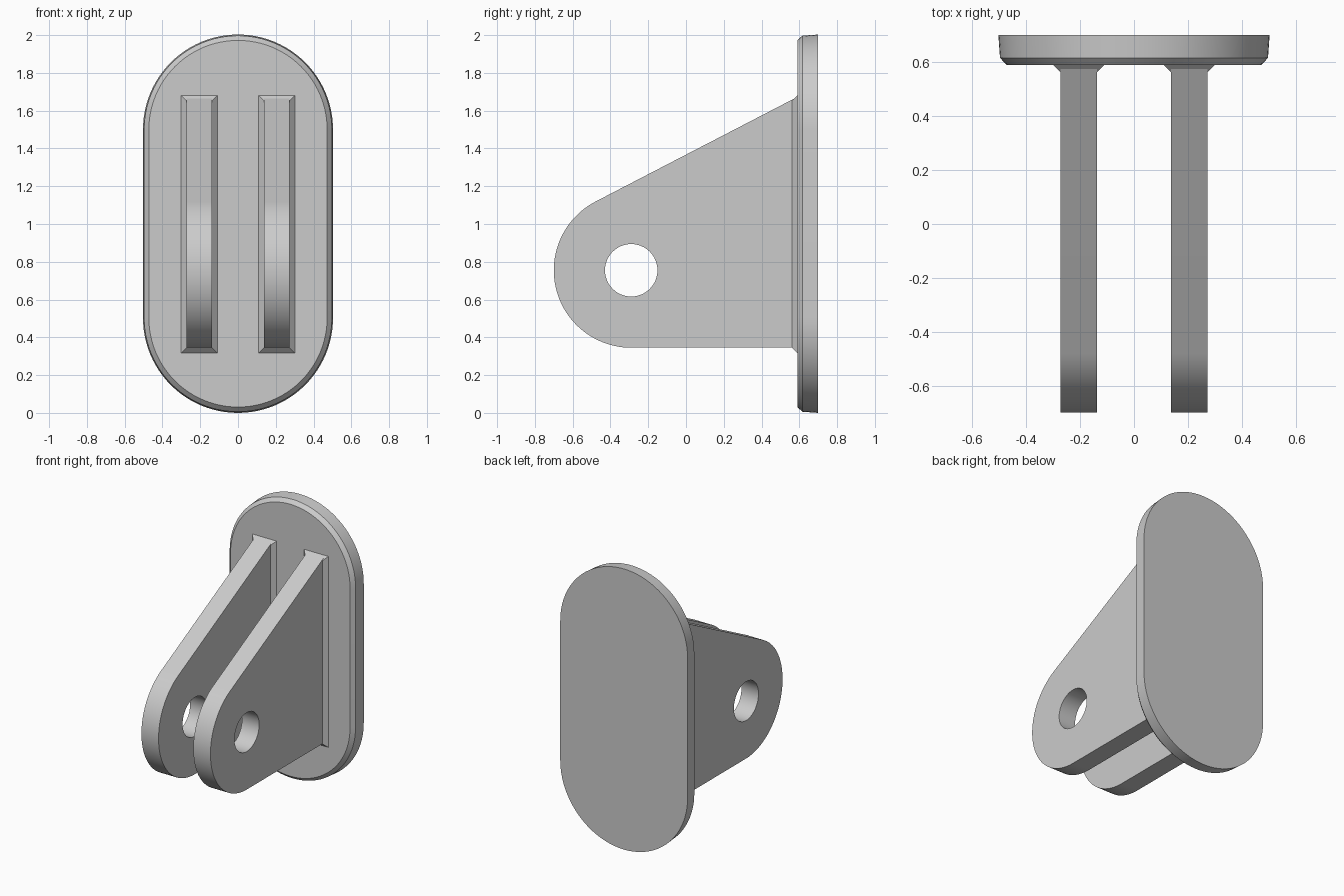
import bpy, bmesh
from math import pi, sin, cos, radians, tan

cube = bpy.data.objects.get("Cube")
if cube:
    bpy.data.objects.remove(cube)

grey = bpy.data.materials.new("plain grey")
grey.use_nodes = True
colour = (0.6, 0.6, 0.6, 1)
grey.diffuse_color = colour
grey.node_tree.nodes["Principled BSDF"].inputs["Base Color"].default_value = colour


def arc(cy, cz, r, a0, a1, n):
    return [(cy + r * cos(a0 + (a1 - a0) * i / n),
             cz + r * sin(a0 + (a1 - a0) * i / n)) for i in range(n + 1)]


def finish(bm, name):
    bmesh.ops.recalc_face_normals(bm, faces=bm.faces)
    mesh = bpy.data.meshes.new(name)
    bm.to_mesh(mesh)
    bm.free()
    mesh.materials.append(grey)
    ob = bpy.data.objects.new(name, mesh)
    bpy.context.collection.objects.link(ob)
    bpy.ops.object.select_all(action="DESELECT")
    ob.select_set(True)
    bpy.context.view_layer.objects.active = ob
    bpy.ops.object.shade_smooth_by_angle(angle=radians(25))
    return ob


def loft(name, rings):
    """Skin rings of 3D points and cap both ends."""
    bm = bmesh.new()
    loops = [[bm.verts.new(p) for p in ring] for ring in rings]
    for a, b in zip(loops, loops[1:]):
        for i in range(len(a)):
            j = (i + 1) % len(a)
            bm.faces.new((a[i], a[j], b[j], b[i]))
    bm.faces.new(loops[0])
    bm.faces.new(loops[-1])
    return finish(bm, name)


# Rounded mounting plate: slight draft, chamfered front rim
def stadium(r, y):
    pts = arc(0, 1.5, r, 0, pi, 48) + arc(0, 0.503, r, pi, 2 * pi, 48)
    return [(x, y, z) for x, z in pts]


loft("mounting_plate", [stadium(0.503, 0.7), stadium(0.497, 0.616),
                        stadium(0.472, 0.59)])

# Lug side profile: round nose, sloping top, flat bottom, pin hole
NOSE_Y, NOSE_Z, NOSE_R = -0.29, 0.755, 0.41
slope = radians(27.4)
root = 0.6
nose = arc(NOSE_Y, NOSE_Z, NOSE_R, pi / 2 + slope, 1.5 * pi, 48)
top_z = nose[0][1] + (root - nose[0][0]) * tan(slope)
outline = [(root, top_z)] + nose + [(root, NOSE_Z - NOSE_R)]
hole = arc(NOSE_Y, NOSE_Z, 0.139, 0, 2 * pi, 48)[:-1]


def lug(name, x0, x1):
    bm = bmesh.new()
    for loop in (outline, hole):
        vs = [bm.verts.new((x0, y, z)) for y, z in loop]
        for i, v in enumerate(vs):
            bm.edges.new((v, vs[i - 1]))
    bmesh.ops.triangle_fill(bm, use_beauty=True, edges=bm.edges[:])
    bmesh.ops.dissolve_limit(bm, angle_limit=0.01, verts=[], edges=[
        e for e in bm.edges if len(e.link_faces) == 2])
    ext = bmesh.ops.extrude_face_region(bm, geom=bm.faces[:], use_keep_orig=True)
    moved = [g for g in ext["geom"] if isinstance(g, bmesh.types.BMVert)]
    bmesh.ops.translate(bm, verts=moved, vec=(x1 - x0, 0, 0))
    return finish(bm, name)


# Chamfered collar where a lug meets the plate
def collar_ring(cx, half, y, z0, z1):
    return [(cx - half, y, z0), (cx + half, y, z0),
            (cx + half, y, z1), (cx - half, y, z1)]


for side, sign in (("left", 1), ("right", -1)):
    cx = sign * 0.205
    lug(side + "_lug", cx - 0.0675, cx + 0.0675)
    loft(side + "_lug_collar", [
        collar_ring(cx, 0.0675, 0.562, 0.345, 1.652),
        collar_ring(cx, 0.0965, 0.591, 0.316, 1.681)])
